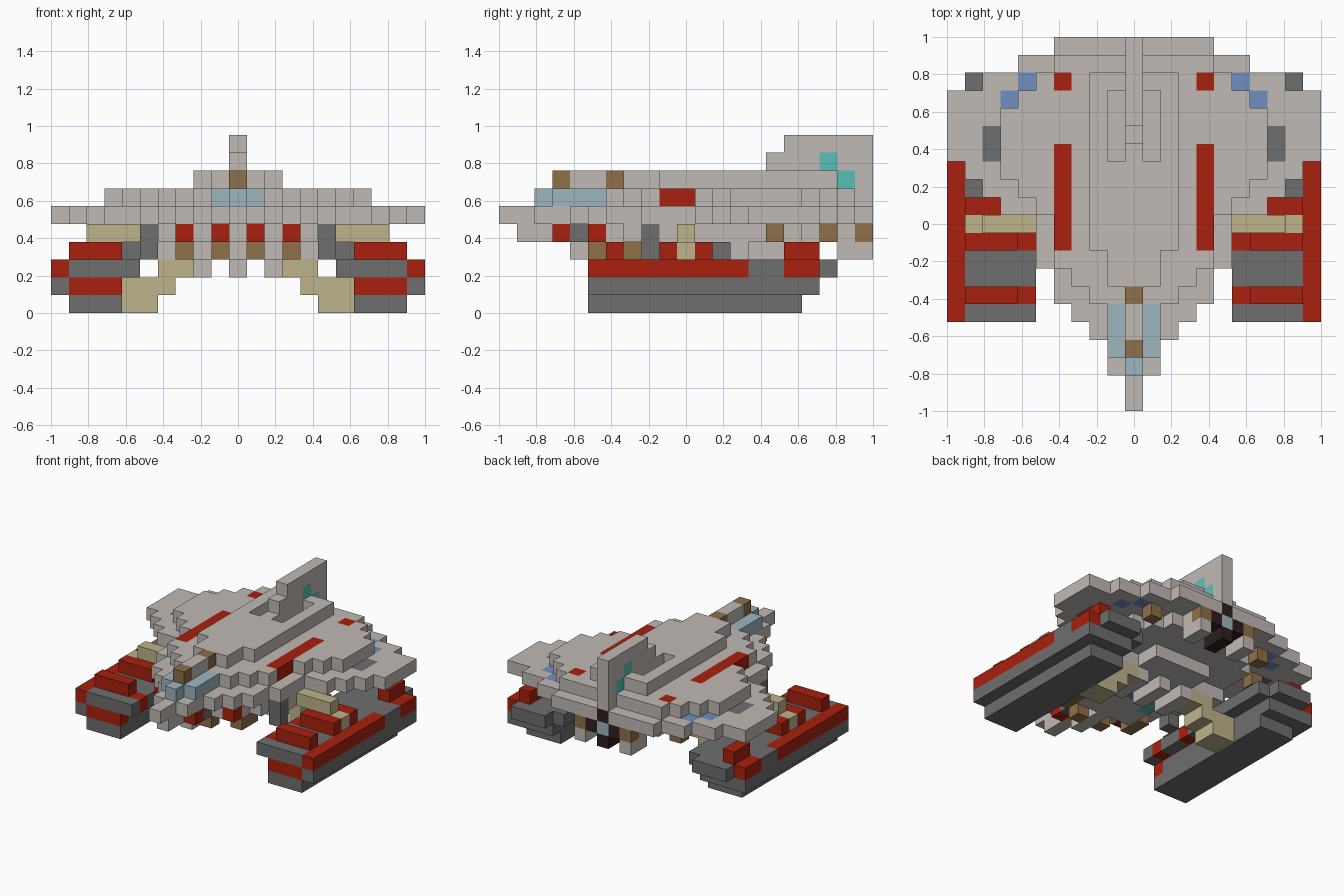
import bpy
import bmesh
from mathutils import Vector

cube = bpy.data.objects.get("Cube")
if cube:
    bpy.data.objects.remove(cube, do_unlink=True)

S = 2 / 21  # edge of one block


def linear(c):
    c /= 255
    return c / 12.92 if c <= 0.04045 else ((c + 0.055) / 1.055) ** 2.4


def material(name, r, g, b):
    m = bpy.data.materials.new(name)
    m.use_nodes = True
    colour = (linear(r), linear(g), linear(b), 1)
    m.diffuse_color = colour
    m.node_tree.nodes["Principled BSDF"].inputs["Base Color"].default_value = colour
    return m


MATS = {
    "gray": material("hull gray", 192, 186, 181),
    "dark": material("dark gray", 110, 110, 110),
    "red": material("red", 168, 32, 14),
    "beige": material("beige", 190, 180, 138),
    "brown": material("brown", 142, 112, 72),
    "glass": material("pale blue glass", 158, 182, 192),
    "blue": material("blue", 112, 142, 192),
    "teal": material("teal", 90, 192, 184),
    "soot": material("engine black", 48, 30, 30),
}
NAMES = list(MATS)
cells = {}  # block position -> (part, colour)


def span(v):
    return range(v[0], v[1] + 1) if isinstance(v, tuple) else (v,)


def box(part, colour, x, y, z):
    """Fill a run of blocks, mirrored across the centre line."""
    for i in span(x):
        for j in span(y):
            for k in span(z):
                for side in (-1, 1):
                    cells[side * i, j, k] = (part, colour)


def layer(part, colour, start, z, widths):
    """Fill one level from its half width at each row."""
    for row, w in enumerate(widths):
        box(part, colour, (0, w), start + row, z)


# Hull decks
layer("lower_hull", "gray", -9, 4, [0, 0, 1, 1, 2, 3, 4, 4] + [5] * 8 + [4, 3, 2])
layer("wing_deck", "gray", -10, 5,
      [0, 0, 1, 1, 2, 3, 4, 4, 5, 5, 5, 7, 8, 9, 10, 10, 10, 10, 8, 6, 4])
layer("upper_deck", "gray", -8, 6,
      [0, 1, 1, 1, 2, 3, 4, 4, 4, 5, 6, 7, 7, 7, 7, 6, 5, 4])
layer("spine", "gray", -7, 7, [0] * 4 + [1] * 2 + [2] * 10)
for y in range(4, 8):
    for x in (-1, 1):
        del cells[x, y, 7]
box("belly", "gray", (0, 2), (-3, 5), 3)
box("keel", "gray", 0, (-6, 3), 3)
for x in (0, 2):
    box("keel", "gray", x, (1, 3), 2)

# Belly windows
box("belly", "blue", (0, 1), (0, 2), 3)
box("belly", "teal", 2, (-1, 0), 3)

# Deck markings
box("upper_deck", "red", 4, (-1, 4), 6)
box("upper_deck", "red", 4, 8, 6)
box("wing_deck", "blue", 6, 8, 5)
box("wing_deck", "blue", 7, 7, 5)
box("wing_deck", "dark", 8, (4, 5), 5)

# Cockpit glass and its frames
box("cockpit", "glass", 0, -8, 6)
box("cockpit", "glass", (0, 1), (-7, -5), 6)
box("cockpit", "brown", 0, -7, 7)
box("cockpit", "brown", 0, -4, 7)

# Tail fin
box("tail_fin", "gray", 0, 10, (6, 7))
box("tail_fin", "gray", 0, (5, 10), 8)
box("tail_fin", "gray", 0, (6, 10), 9)
box("tail_fin", "teal", 0, 9, 7)
box("tail_fin", "teal", 0, 8, 8)

# Engine
box("engine", "soot", 0, (9, 10), (3, 5))
box("engine", "soot", 1, (9, 10), 4)
box("engine", "glass", 0, 10, 4)

# Blocks under the rim
box("rim_blocks", "brown", 2, 10, 4)
box("rim_blocks", "gray", 2, (9, 10), 3)
box("rim_blocks", "brown", 5, 8, 4)
box("rim_blocks", "brown", 7, 5, 4)

# Chin guns
box("chin_guns", "red", 1, -7, 4)
box("chin_guns", "dark", 1, -6, 4)
box("chin_guns", "brown", 1, -5, 3)
box("chin_guns", "red", 3, -5, 4)
box("chin_guns", "brown", 3, (-4, -3), 3)
box("chin_guns", "dark", 5, -2, (3, 4))

# Pontoons
box("pontoon", "dark", (7, 9), (-5, 6), 0)
box("pontoon", "dark", (7, 10), (-5, 7), 1)
box("pontoon", "dark", (6, 10), (-5, 7), 2)
box("pontoon", "dark", (7, 9), 8, 2)
box("pontoon", "red", (7, 9), -5, 1)
box("pontoon", "red", 10, (-5, 3), 2)
box("pontoon", "red", 10, (6, 7), 2)
for y in (-4, -1):
    box("pontoon", "red", 6, y, 2)
    box("pontoon_ridge", "red", (7, 9), y, 3)
box("pontoon_ridge", "red", (8, 9), 1, 3)
box("pontoon_ridge", "red", 9, (6, 7), 3)
box("pontoon_ridge", "dark", 6, 2, 3)

# Struts joining pontoons and hull
box("upper_strut", "beige", (6, 8), 0, 4)
box("upper_strut", "beige", 9, 0, 3)
box("lower_strut", "gray", (3, 5), (2, 3), 3)
box("lower_strut", "beige", (3, 4), (2, 3), 2)
box("lower_strut", "beige", (4, 6), (2, 3), 1)
box("lower_strut", "beige", (5, 6), (2, 3), 0)


def build(part):
    """Skin one part, leaving out faces hidden between blocks."""
    bm = bmesh.new()
    for cell, (owner, colour) in cells.items():
        if owner != part:
            continue
        centre = Vector((cell[0], cell[1], cell[2] + 0.5))
        for axis in range(3):
            for sign in (-1, 1):
                n = Vector((0, 0, 0))
                n[axis] = sign
                if tuple(int(c + d) for c, d in zip(cell, n)) in cells:
                    continue
                u = Vector((0, 0, 0))
                u[(axis + 1) % 3] = 1
                v = n.cross(u)
                corners = [u + v, v - u, -u - v, u - v]
                face = bm.faces.new(
                    [bm.verts.new((centre + (n + c) / 2) * S) for c in corners])
                face.material_index = NAMES.index(colour)
    bmesh.ops.remove_doubles(bm, verts=bm.verts[:], dist=S / 100)
    mesh = bpy.data.meshes.new(part)
    bm.to_mesh(mesh)
    bm.free()
    for m in MATS.values():
        mesh.materials.append(m)
    bpy.context.collection.objects.link(bpy.data.objects.new(part, mesh))


for part in sorted({owner for owner, _ in cells.values()}):
    build(part)
